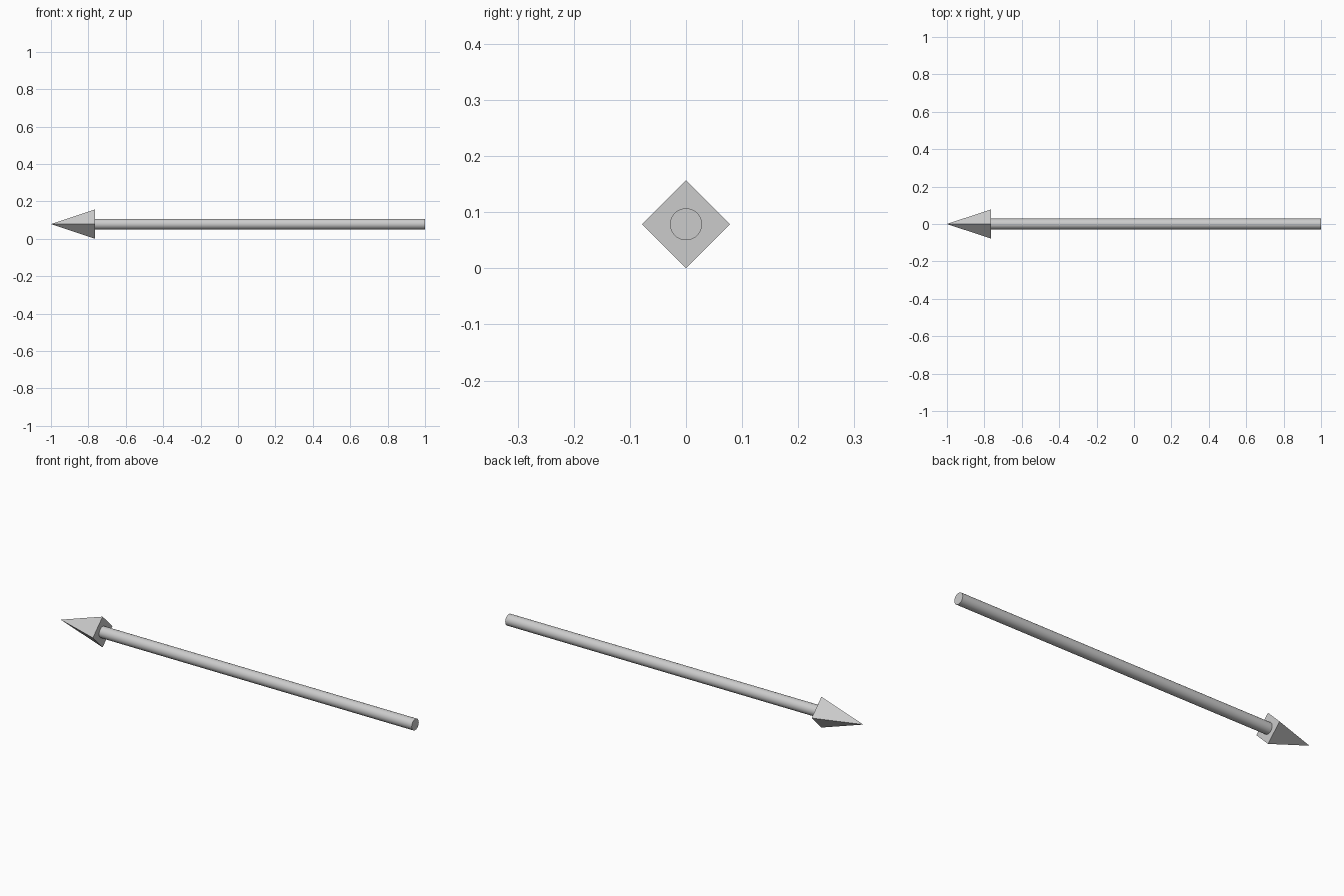
import bpy
import math

if "Cube" in bpy.data.objects:
    bpy.data.objects.remove(bpy.data.objects["Cube"])

R_HEAD = 0.0785          # half diagonal of the square head
R_SHAFT = 0.0285
TIP_X, NECK_X, END_X = -1.0, -0.764, 1.0
ALONG_X = (0, -math.pi / 2, 0)   # local +z points to -x

# Four-sided pyramid head
bpy.ops.mesh.primitive_cone_add(
    vertices=4, radius1=R_HEAD, radius2=0, depth=NECK_X - TIP_X,
    location=((TIP_X + NECK_X) / 2, 0, R_HEAD), rotation=ALONG_X)
bpy.context.object.name = "arrow_head"

# Round shaft with capped ends
bpy.ops.mesh.primitive_cylinder_add(
    vertices=32, radius=R_SHAFT, depth=END_X - NECK_X,
    location=((NECK_X + END_X) / 2, 0, R_HEAD), rotation=ALONG_X)
bpy.context.object.name = "arrow_shaft"
bpy.ops.object.shade_smooth_by_angle(angle=math.radians(30))
